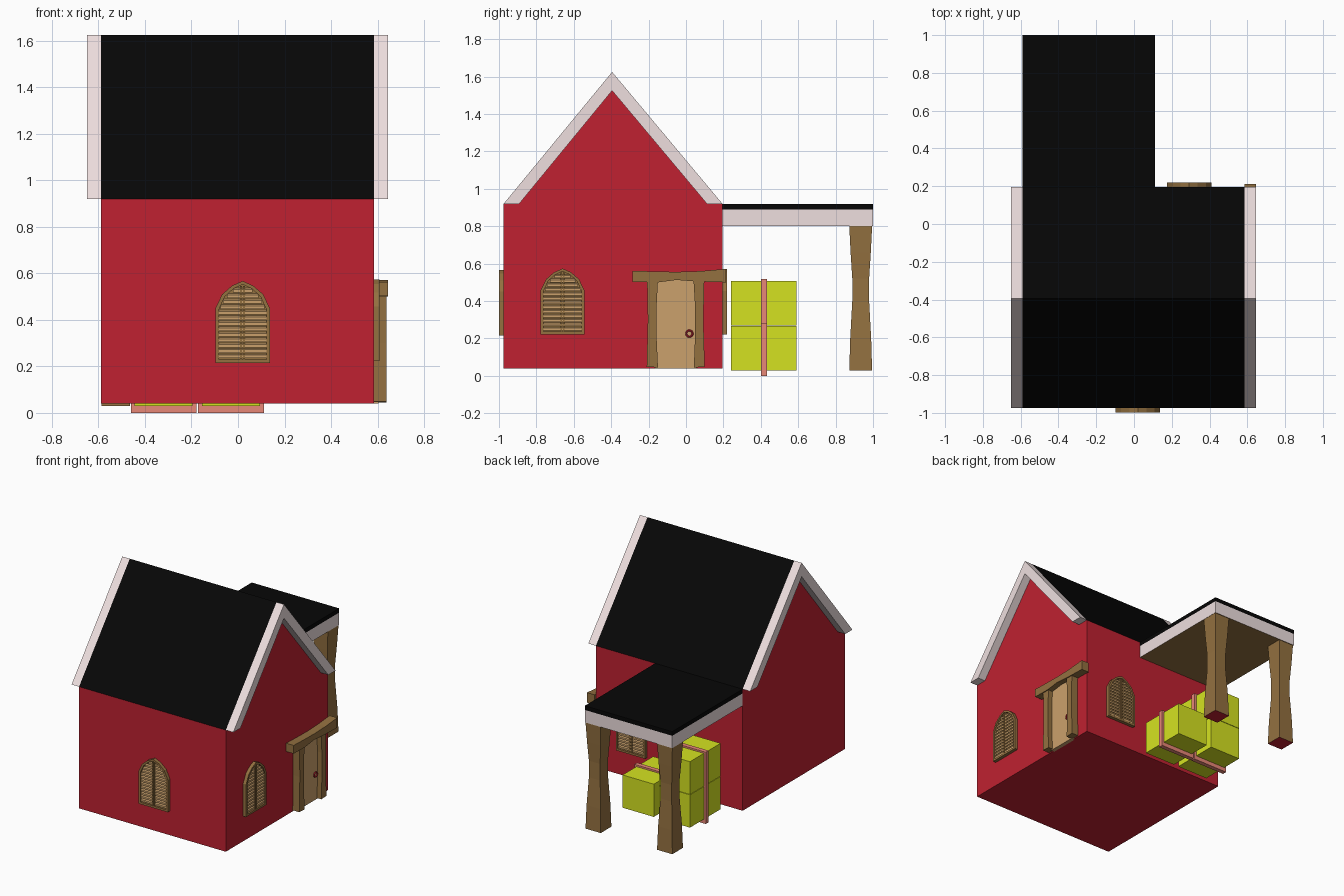
import bpy, bmesh, math
from mathutils import Vector

if "Cube" in bpy.data.objects:
    bpy.data.objects.remove(bpy.data.objects["Cube"])


def material(name, rgb):
    m = bpy.data.materials.new(name)
    m.diffuse_color = [(c / 255) ** 2.2 for c in rgb] + [1]
    m.use_nodes = True
    m.node_tree.nodes["Principled BSDF"].inputs["Base Color"].default_value = m.diffuse_color
    return m


RED = material("red_paint", (190, 38, 52))
BLACK = material("roof_black", (15, 15, 15))
WHITE = material("trim_white", (238, 222, 222))
WOOD = material("wood", (146, 112, 66))
TAN = material("light_wood", (202, 160, 108))
HAY = material("hay", (212, 226, 38))
STRAP = material("strap_pink", (232, 134, 118))


def finish(name, bm, *mats):
    bmesh.ops.recalc_face_normals(bm, faces=bm.faces)
    me = bpy.data.meshes.new(name)
    bm.to_mesh(me)
    bm.free()
    ob = bpy.data.objects.new(name, me)
    bpy.context.collection.objects.link(ob)
    for m in mats:
        me.materials.append(m)
    return ob


def prism(name, pts, lo, hi, axis, mat, inner=None):
    """Extrude a 2D profile along x (profile is y,z) or y (profile is x,z); inner makes a ring."""
    def place(p, d):
        return (d, p[0], p[1]) if axis == "x" else (p[0], d, p[1])
    bm = bmesh.new()

    def loops(ps):
        a, b = [[bm.verts.new(place(p, d)) for p in ps] for d in (lo, hi)]
        for i in range(len(ps)):
            j = (i + 1) % len(ps)
            bm.faces.new((a[i], a[j], b[j], b[i]))
        return a, b
    outer = loops(pts)
    if inner:
        for o, n in zip(outer, loops(inner)):
            for i in range(len(pts)):
                j = (i + 1) % len(pts)
                bm.faces.new((o[i], o[j], n[j], n[i]))
    else:
        for o in outer:
            bm.faces.new(o)
    return finish(name, bm, mat)


def rect(a0, a1, b0, b1):
    return [(a0, b0), (a1, b0), (a1, b1), (a0, b1)]


def box(name, x0, x1, y0, y1, z0, z1, mat):
    return prism(name, rect(x0, x1, z0, z1), y0, y1, "y", mat)


def paint(ob, mat, test):
    ob.data.materials.append(mat)
    for p in ob.data.polygons:
        if test(p.normal):
            p.material_index = 1


# House body with black roof slopes
X0, X1, Y0, Y1, EAVE, RIDGE, MID = -0.59, 0.585, -0.975, 0.195, 0.92, 1.625, -0.395
house = prism("house_body", [(Y0, .04), (Y1, .04), (Y1, EAVE), (MID, RIDGE), (Y0, EAVE)], X0, X1, "x", RED)
paint(house, BLACK, lambda n: n.z > 0.3)

# Gable trims
gable = [(Y0, EAVE), (Y0 + .083, EAVE), (MID, 1.525), (Y1 - .083, EAVE), (Y1, EAVE), (MID, RIDGE)]
prism("gable_trim_left", gable, X0 - .06, X0, "x", WHITE)
prism("gable_trim_right", gable, X1, X1 + .06, "x", WHITE)

# Lean-to roof
slab = box("porch_beam", X0, .11, Y1, 1.0, .80, .89, WHITE)
paint(slab, WOOD, lambda n: n.z < -0.5)
box("porch_roof", X0, .11, Y1, 1.0, .89, EAVE, BLACK)


# Waisted porch posts
def post(name, cx, cy):
    bm = bmesh.new()
    rings = []
    for z, h in ((.03, .061), (.2, .056), (.4, .045), (.52, .045), (.66, .054), (.80, .061)):
        rings.append([bm.verts.new((cx + sx * h, cy + sy * h, z))
                      for sx, sy in ((-1, -1), (1, -1), (1, 1), (-1, 1))])
    for a, b in zip(rings, rings[1:]):
        for i in range(4):
            j = (i + 1) % 4
            bm.faces.new((a[i], a[j], b[j], b[i]))
    bm.faces.new(rings[0])
    bm.faces.new(rings[-1])
    paint(finish(name, bm, WOOD), RED, lambda n: n.z < -0.9)


post("porch_post_left", -.526, .934)
post("porch_post_right", .047, .934)

# Hay bales with straps
for i, (cx, z) in enumerate(((-.03, .03), (-.32, .03), (-.32, .27))):
    top = z + .237
    box(f"hay_bale_{i}", cx - .125, cx + .125, .24, .59, z, top, HAY)
    low = 0 if z < .1 else z - .01
    prism(f"bale_strap_{i}", rect(cx - .141, cx + .141, low, top + .012), .4, .432, "y", STRAP,
          rect(cx - .12, cx + .12, low + .03, top - .006))

# Arched shutter windows: built facing -y at the origin, then turned into place
HALF = [(.117, 0), (.117, .235), (.088, .295), (.045, .332), (0, .352)]
ARCH = HALF + [(-x, z) for x, z in HALF[-2::-1]]
INSET = [(x * .87, .015 + z * .915) for x, z in ARCH]


def half_width(z):
    pts = INSET[:5]
    for (xa, za), (xb, zb) in zip(pts, pts[1:]):
        if za <= z <= zb:
            return xa + (xb - xa) * (z - za) / (zb - za)
    return 0


def window(name, loc, turn):
    parts = [prism(name + "_back", ARCH, -.008, .003, "y", WOOD),
             prism(name + "_frame", ARCH, -.024, 0, "y", WOOD, INSET)]
    for s in (-1, 1):
        parts.append(box(name + "_stile", s * .002, s * .011, -.022, 0, .01, .33, WOOD))
    # sloping louvres
    for i in range(13):
        z = .020 + i * .0235
        w = half_width(z + .014)
        if w < .02:
            continue
        ob = box(name + "_slat", -w, w, -.018, -.006, z, z + .013, TAN)
        for v in ob.data.vertices:
            if v.co.y > -.01:
                v.co.z += .007
        parts.append(ob)
    for p in parts:
        p.location = loc
        p.rotation_euler.z = turn


window("front_window", (.02, Y0, .215), 0)
window("side_window", (X1, -.66, .222), math.pi / 2)
window("back_window", (.292, Y1, .22), math.pi)

# Door, jambs and crooked lintel
prism("door", [(-.165, .04), (.055, .04), (.055, .505), (0, .512), (-.1, .512), (-.165, .505)],
      X1 - .01, .603, "x", TAN)
prism("door_jamb_left", [(-.21, .048), (-.15, .045), (-.157, .2), (-.157, .38), (-.15, .515),
                         (-.208, .515), (-.204, .3)], X1, .638, "x", WOOD)
prism("door_jamb_right", [(.042, .045), (.1, .048), (.093, .3), (.098, .515), (.04, .515),
                          (.048, .38), (.048, .2)], X1, .638, "x", WOOD)
prism("door_lintel", [(-.285, .502), (-.15, .5), (-.05, .513), (.05, .505), (.213, .5), (.213, .572),
                      (.08, .56), (-.05, .556), (-.17, .558), (-.285, .562)], X1, .645, "x", WOOD)

# Ring handle
bpy.ops.mesh.primitive_torus_add(major_radius=.017, minor_radius=.005, major_segments=16, minor_segments=6,
                                 location=(.609, .018, .226), rotation=(0, math.pi / 2, 0))
handle = bpy.context.object
handle.name = "door_handle"
handle.data.materials.append(RED)
bpy.ops.object.shade_smooth_by_angle()
